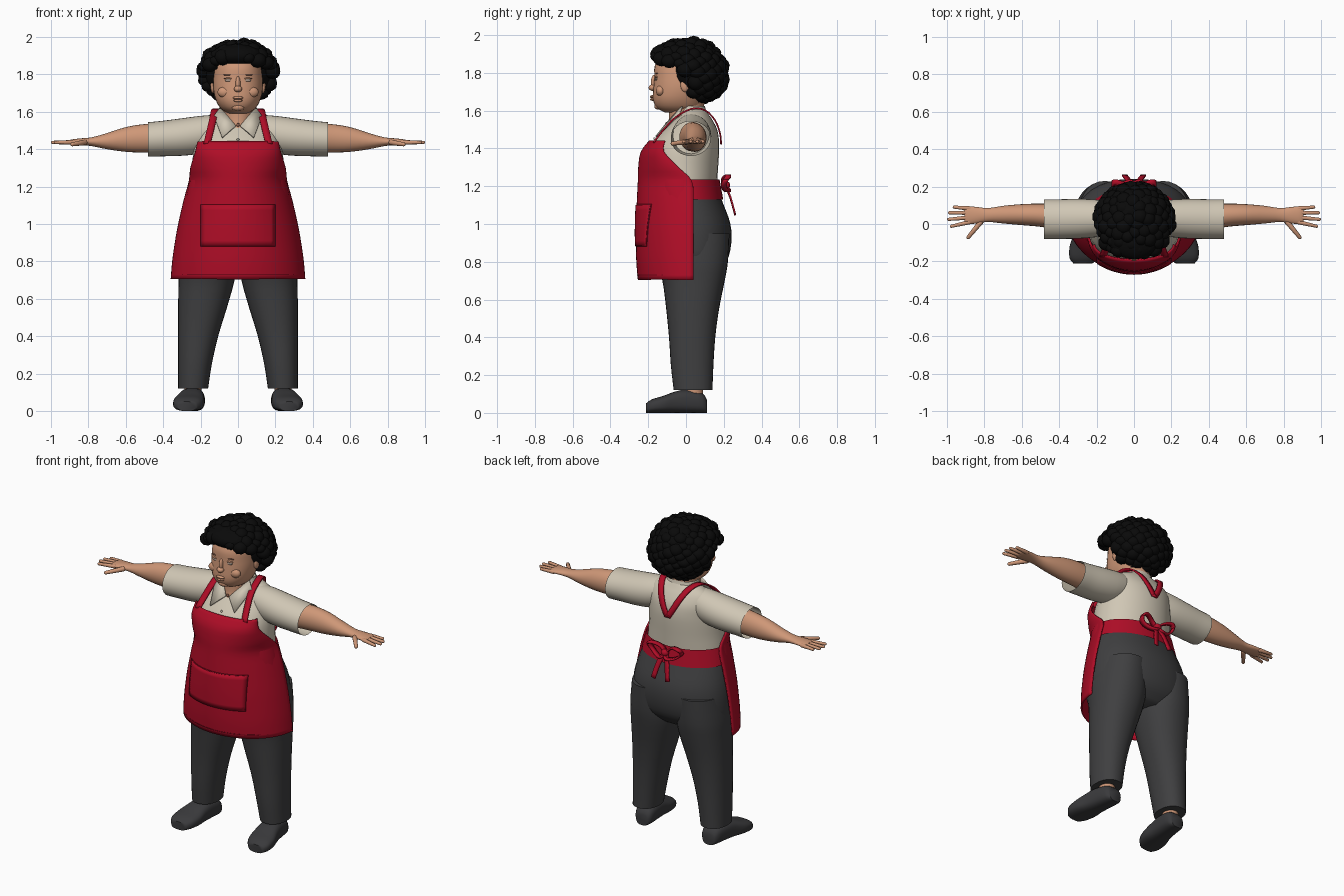
import bpy, bmesh, math, random
from mathutils import Vector

if "Cube" in bpy.data.objects:
    bpy.data.objects.remove(bpy.data.objects["Cube"])

random.seed(4)


def material(name, rgb):
    m = bpy.data.materials.new(name)
    m.diffuse_color = (*rgb, 1)
    m.use_nodes = True
    m.node_tree.nodes["Principled BSDF"].inputs["Base Color"].default_value = m.diffuse_color
    return m


SKIN = material("skin", (0.62, 0.31, 0.185))
SHIRT = material("cream cloth", (0.63, 0.57, 0.46))
RED = material("red cloth", (0.43, 0.004, 0.02))
SEAM = material("dark red seam", (0.2, 0.002, 0.01))
GREY = material("charcoal cloth", (0.05, 0.05, 0.052))
SHOE = material("charcoal leather", (0.042, 0.042, 0.045))
HAIR = material("black hair", (0.003, 0.003, 0.003))
BROW = material("brown detail", (0.27, 0.12, 0.075))
EYE = material("eye grey", (0.42, 0.33, 0.27))


def finish(name, bm, mat, thick=0):
    bmesh.ops.recalc_face_normals(bm, faces=bm.faces)
    me = bpy.data.meshes.new(name)
    bm.to_mesh(me)
    bm.free()
    ob = bpy.data.objects.new(name, me)
    bpy.context.collection.objects.link(ob)
    me.materials.append(mat)
    if thick:
        mod = ob.modifiers.new("thickness", "SOLIDIFY")
        mod.thickness = thick
        mod.offset = 0
    bpy.ops.object.select_all(action="DESELECT")
    ob.select_set(True)
    bpy.context.view_layer.objects.active = ob
    bpy.ops.object.shade_smooth_by_angle(angle=math.radians(50))
    return ob


def spline(rows, sub=3):
    """Smoothly interpolate rows of numbers."""
    out = []
    for i in range(len(rows) - 1):
        a, b, c, d = (rows[max(0, min(len(rows) - 1, i + k))] for k in (-1, 0, 1, 2))
        for s in range(sub):
            t = s / sub
            out.append([0.5 * (2 * q + (r - p) * t + (2 * p - 5 * q + 4 * r - w) * t * t
                               + (3 * q - p - 3 * r + w) * t ** 3)
                        for p, q, r, w in zip(a, b, c, d)])
    return out + [list(rows[-1])]


def grid(bm, rows, closed):
    vs = [[bm.verts.new(p) for p in r] for r in rows]
    n = len(vs[0])
    for a, b in zip(vs, vs[1:]):
        for i in range(n if closed else n - 1):
            j = (i + 1) % n
            bm.faces.new((a[i], a[j], b[j], b[i]))
    return vs


def loft(name, rings, mat, axis="z", sx=1, caps=True, power=2.0, n=32):
    """Rings: position on axis, two centre values, two radii."""
    rows = []
    for p, c1, c2, r1, r2 in spline(rings):
        row = []
        for k in range(n):
            a = math.tau * k / n
            c, s = math.cos(a), math.sin(a)
            u = c1 + r1 * math.copysign(abs(c) ** (2 / power), c)
            v = c2 + r2 * math.copysign(abs(s) ** (2 / power), s)
            x, y, z = {"z": (u, v, p), "x": (p, u, v), "y": (u, p, v)}[axis]
            row.append((x * sx, y, z))
        rows.append(row)
    bm = bmesh.new()
    vs = grid(bm, rows, True)
    if caps:
        bm.faces.new(vs[0])
        bm.faces.new(vs[-1])
    return finish(name, bm, mat)


def body(z, cx, rx, yf, yb):
    return (z, cx, (yf + yb) / 2, rx, (yb - yf) / 2)


def blob(name, loc, scale, mat, sub=3):
    bm = bmesh.new()
    bmesh.ops.create_icosphere(bm, subdivisions=sub, radius=1)
    for v in bm.verts:
        v.co = Vector(a * b for a, b in zip(v.co, scale)) + Vector(loc)
    return finish(name, bm, mat)


def ribbon(name, pts, half, mat, sx=1, thick=0.009):
    half = Vector(half)
    rows = [[Vector(p) - half, Vector(p) + half] for p in spline(pts)]
    bm = bmesh.new()
    grid(bm, [[(q.x * sx, q.y, q.z) for q in r] for r in rows], False)
    return finish(name, bm, mat, thick)


def finger(name, a, b, r, sx):
    a, b = Vector(a), Vector(b)
    bm = bmesh.new()
    bmesh.ops.create_uvsphere(bm, u_segments=10, v_segments=8, radius=1)
    rot = (b - a).to_track_quat("Z", "Y")
    for v in bm.verts:
        end = 1 if v.co.z > 0 else 0
        w = r * (0.75 if end else 1)
        q = a.lerp(b, end) + rot @ (v.co * w)
        v.co = (q.x * sx, q.y, q.z)
    finish(name, bm, SKIN)


# Head, neck and face
loft("head", [body(*r) for r in (
    (1.59, 0, .05, -.11, .05), (1.615, 0, .09, -.155, .08), (1.66, 0, .118, -.175, .1),
    (1.72, 0, .132, -.173, .13), (1.78, 0, .132, -.168, .14), (1.84, 0, .125, -.165, .15),
    (1.9, 0, .1, -.13, .13), (1.94, 0, .05, -.07, .08))], SKIN, power=2.2)
loft("neck", [body(*r) for r in (
    (1.47, 0, .04, -.125, .05), (1.53, 0, .07, -.095, .06),
    (1.6, 0, .085, -.09, .09), (1.66, 0, .09, -.09, .1))], SKIN)
blob("nose_bridge", (0, -.168, 1.75), (.013, .018, .04), SKIN)
blob("nose_tip", (0, -.178, 1.722), (.022, .02, .017), SKIN)
blob("upper_lip", (0, -.177, 1.675), (.028, .013, .008), SKIN)
blob("lower_lip", (0, -.177, 1.66), (.024, .013, .008), SKIN)
blob("mouth_line", (0, -.184, 1.668), (.025, .006, .002), BROW)
blob("chin", (0, -.148, 1.625), (.035, .02, .02), SKIN)
for s in (-1, 1):
    blob("eye", (s * .05, -.157, 1.768), (.02, .008, .008), EYE)
    blob("eyelid", (s * .05, -.156, 1.778), (.025, .01, .005), SKIN)
    blob("eyebrow", (s * .053, -.155, 1.797), (.026, .008, .003), BROW)
    blob("cheek", (s * .07, -.135, 1.705), (.04, .025, .03), SKIN)
    blob("ear", (s * .134, -.005, 1.735), (.013, .024, .036), SKIN)

# Curly hair: a solid core covered with clumps
blob("hair_core", (0, .055, 1.81), (.18, .155, .165), HAIR)
blob("hair_fringe_core", (0, -.06, 1.9), (.145, .13, .065), HAIR)
bm = bmesh.new()
count = 190
for i in range(count):
    h = 1 - 2 * (i + .5) / count
    a = i * 2.39996
    w = math.sqrt(1 - h * h)
    x, y, z = .185 * w * math.cos(a), .192 * w * math.sin(a), 1.808 + .15 * h
    if z < 1.8:
        y += (1.8 - z) * .22
    if y < .03 and z < 1.80 - y * .5:
        continue
    made = bmesh.ops.create_icosphere(bm, subdivisions=2, radius=1)["verts"]
    r = random.uniform(.034, .046)
    sq = random.uniform(.75, 1.05)
    for v in made:
        v.co = Vector((x + v.co.x * r, y + v.co.y * r, z + v.co.z * r * sq))
finish("hair_curls", bm, HAIR)

# Shirt
loft("shirt_body", [body(*r) for r in (
    (1.15, 0, .255, -.2, .16), (1.22, 0, .252, -.21, .165), (1.3, 0, .245, -.215, .17),
    (1.38, 0, .24, -.205, .175), (1.44, 0, .23, -.17, .175), (1.5, 0, .22, -.115, .165),
    (1.55, 0, .2, -.065, .14), (1.58, 0, .16, -.03, .12), (1.605, 0, .1, -.02, .105))], SHIRT)
loft("collar_stand", [body(*r) for r in (
    (1.58, 0, .115, -.05, .115), (1.605, 0, .1, -.045, .105), (1.625, 0, .095, -.04, .1))],
    SHIRT, caps=False)
blob("shirt_button", (0, -.167, 1.452), (.007, .006, .007), SHIRT)
blob("neck_button", (0, -.104, 1.53), (.009, .006, .009), BROW)
for s in (-1, 1):
    loft("sleeve", [(.1, .03, 1.50, .085, .085), (.2, .03, 1.478, .1, .1),
                    (.3, .028, 1.465, .106, .1), (.4, .026, 1.457, .106, .095),
                    (.46, .026, 1.453, .106, .093), (.48, .026, 1.452, .106, .092)],
         SHIRT, "x", s, caps=False)
    bm = bmesh.new()
    pts = [(.012, -.108, 1.525), (.085, -.158, 1.462), (.128, -.04, 1.575), (.095, -.02, 1.622)]
    bm.faces.new([bm.verts.new((s * x, y, z)) for x, y, z in pts])
    finish("collar_flap", bm, SHIRT, .01)

# Arms and hands
tips = [(.01, .975, -.012), (.035, .99, .025), (.06, .985, .06), (.083, .96, .09)]
for s in (-1, 1):
    loft("arm", [(.38, .035, 1.462, .07, .078), (.5, .047, 1.458, .062, .076),
                 (.6, .05, 1.452, .056, .066), (.7, .05, 1.443, .047, .043),
                 (.78, .048, 1.44, .037, .024), (.84, .047, 1.44, .044, .018),
                 (.89, .047, 1.438, .048, .014), (.905, .047, 1.437, .042, .009)],
         SKIN, "x", s, n=24)
    for y0, x1, y1 in tips:
        finger("finger", (.88, y0, 1.437), (x1, y1, 1.436), .0125, s)
    finger("thumb", (.82, .01, 1.436), (.885, -.07, 1.426), .015, s)

# Trousers
loft("trouser_hips", [body(*r) for r in (
    (.73, 0, .2, -.1, .15), (.8, 0, .305, -.165, .215), (.9, 0, .315, -.19, .24),
    (1.0, 0, .305, -.2, .235), (1.1, 0, .28, -.2, .2), (1.2, 0, .245, -.195, .16))],
    GREY, power=2.2)
for s in (-1, 1):
    loft("trouser_leg", [body(*r) for r in (
        (.12, .24, .08, -.065, .14), (.25, .23, .09, -.08, .145), (.4, .213, .107, -.09, .155),
        (.55, .19, .13, -.105, .175), (.7, .168, .15, -.125, .205), (.8, .162, .155, -.16, .222),
        (.95, .155, .145, -.185, .23))], GREY, sx=s, power=2.2)
    loft("ankle", [(.07, .24, .04, .045, .05), (.14, .24, .04, .045, .05)], SKIN, sx=s, n=16)
    # Shoes turn outwards towards the toe
    loft("shoe", [(y, cx, h / 2, rx, h / 2) for y, cx, rx, h in (
        (.11, .235, .04, .07), (.085, .236, .058, .105), (.0, .245, .066, .122),
        (-.06, .253, .072, .112), (-.12, .262, .082, .09), (-.18, .27, .075, .072),
        (-.212, .273, .05, .05))], SHOE, "y", s, power=2.7)

# Apron: height, half width, front y, side edge y
apron = spline([(.705, .355, -.25, .04), (.8, .347, -.258, .04), (.9, .333, -.26, .04),
                (1.0, .315, -.26, .04), (1.13, .285, -.255, .04), (1.23, .258, -.25, .03),
                (1.3, .25, -.248, -.04), (1.38, .226, -.235, -.115), (1.44, .212, -.19, -.11)])


def apron_point(row, x, lift=0):
    z, w, yf, ye = row
    s = max(-1, min(1, x / w))
    return (x, yf + (ye - yf) * (1 - math.sqrt(1 - s * s)) - lift, z)


bm = bmesh.new()
grid(bm, [[apron_point(r, r[1] * math.sin(math.pi * (k / 40 - .5))) for k in range(41)]
          for r in apron], False)
finish("apron_front", bm, RED, .01)


def apron_patch(name, hw, z0, z1, lift, mat):
    bm = bmesh.new()
    rows = []
    for i in range(9):
        z = z0 + (z1 - z0) * i / 8
        a, b = next((a, b) for a, b in zip(apron, apron[1:]) if a[0] <= z <= b[0])
        t = (z - a[0]) / (b[0] - a[0])
        row = [p + (q - p) * t for p, q in zip(a, b)]
        rows.append([apron_point(row, hw * (k / 10 - 1), lift) for k in range(21)])
    grid(bm, rows, False)
    finish(name, bm, mat, .004)


apron_patch("pocket_seam", .2, .88, 1.105, .005, SEAM)
apron_patch("pocket", .196, .884, 1.101, .009, RED)
apron_patch("hem_seam", .33, .728, .732, .005, SEAM)
loft("apron_waistband", [body(*r) for r in (
    (1.13, 0, .283, -.21, .197), (1.18, 0, .272, -.215, .188), (1.235, 0, .259, -.215, .178))],
    RED, caps=False)

# Shoulder straps and the bow at the back
for s in (-1, 1):
    ribbon("apron_strap", [(.165, -.172, 1.43), (.148, -.118, 1.5), (.133, -.055, 1.565),
                           (.122, .03, 1.61), (.1, .1, 1.602), (.07, .153, 1.55),
                           (.035, .18, 1.48), (.0, .186, 1.42)], (.019, 0, 0), RED, s)
    bm = bmesh.new()
    loop = [(.06 + .055 * math.cos(a), .212 + .012 * math.sin(2 * a),
             1.215 + .035 * math.sin(a) + .02 * math.cos(a))
            for a in (math.tau * k / 24 for k in range(25))]
    grid(bm, [[(s * x, y - .015, z), (s * x, y + .015, z)] for x, y, z in loop], False)
    finish("bow_loop", bm, RED, .012)
    ribbon("bow_tail", [(.005, .21, 1.2), (.03, .235, 1.14), (.05, .26, 1.05)],
           (.014, 0, .004), RED, s)
blob("bow_knot", (0, .212, 1.205), (.024, .022, .022), RED)
